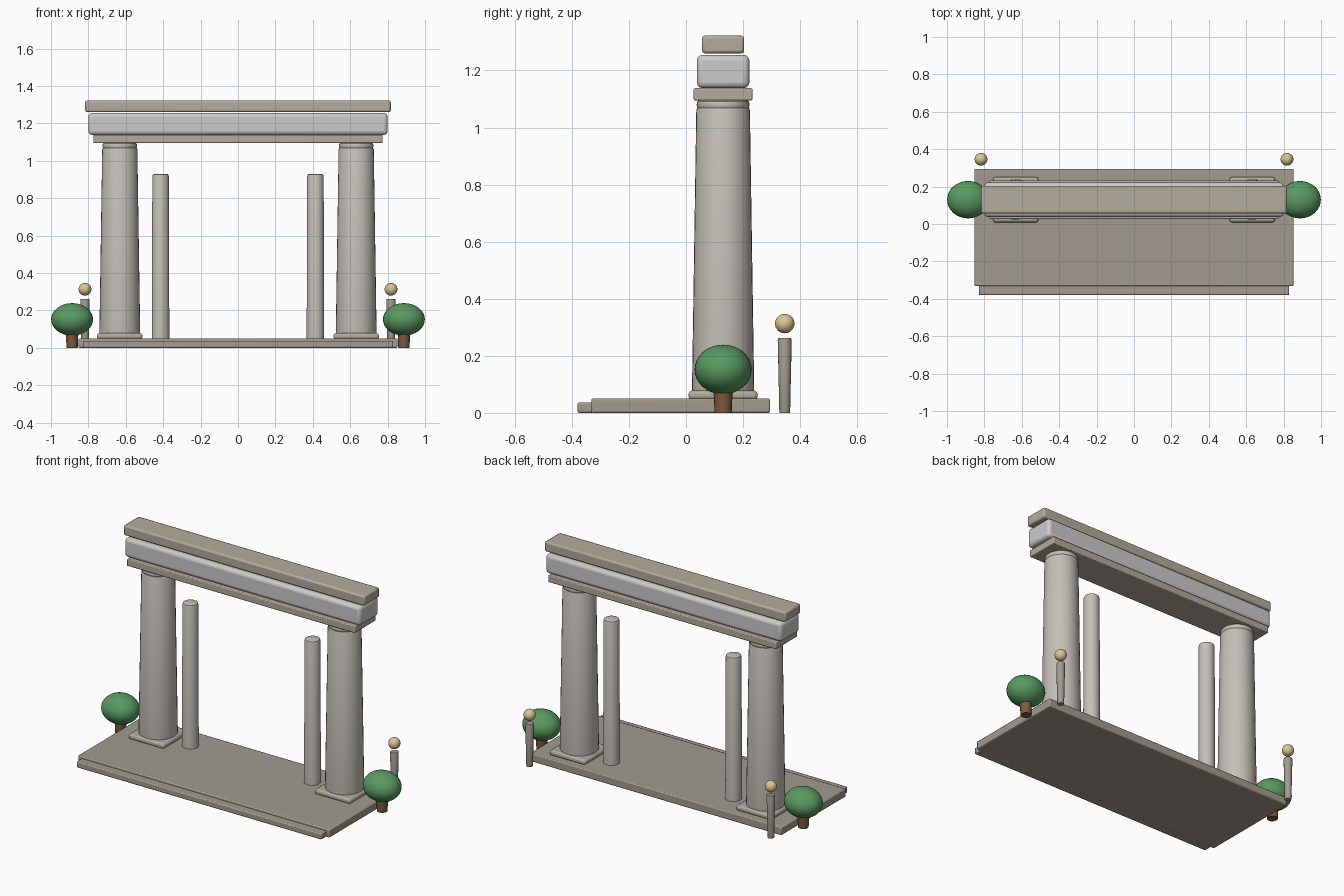
import bpy, math

if "Cube" in bpy.data.objects:
    bpy.data.objects.remove(bpy.data.objects["Cube"])

CY = 0.13  # depth line shared by columns, beams and shrubs


def material(name, r, g, b):
    m = bpy.data.materials.new(name)
    m.diffuse_color = (r, g, b, 1)
    m.use_nodes = True
    m.node_tree.nodes["Principled BSDF"].inputs["Base Color"].default_value = m.diffuse_color
    return m


stone = material("stone", 0.36, 0.33, 0.28)
warm_stone = material("warm_stone", 0.45, 0.41, 0.34)
pale_stone = material("pale_stone", 0.55, 0.52, 0.48)
white_stone = material("white_stone", 0.62, 0.61, 0.6)
leaf = material("leaf", 0.1, 0.32, 0.12)
bark = material("bark", 0.2, 0.1, 0.05)
lamp = material("lamp", 0.72, 0.55, 0.3)


def finish(ob, name, mat):
    ob.name = name
    ob.data.materials.append(mat)
    bpy.ops.object.shade_smooth_by_angle(angle=math.radians(35))
    return ob


def box(name, lo, hi, mat, bevel=0.006, segments=2):
    bpy.ops.mesh.primitive_cube_add(size=1, location=[(a + b) / 2 for a, b in zip(lo, hi)])
    ob = bpy.context.object
    ob.scale = [b - a for a, b in zip(lo, hi)]
    bpy.ops.object.transform_apply(location=False, rotation=False, scale=True)
    mod = ob.modifiers.new("edge", 'BEVEL')
    mod.width, mod.segments = bevel, segments
    return finish(ob, name, mat)


def lathe(name, x, y, profile, mat, sides=32):
    """Closed solid of revolution from (radius, z) pairs."""
    verts, faces = [], []
    for r, z in profile:
        for i in range(sides):
            a = 2 * math.pi * i / sides
            verts.append((r * math.cos(a), r * math.sin(a), z))
    for k in range(len(profile) - 1):
        for i in range(sides):
            j = (i + 1) % sides
            faces.append((k * sides + i, k * sides + j, (k + 1) * sides + j, (k + 1) * sides + i))
    faces.append(tuple(reversed(range(sides))))
    faces.append(tuple(range(len(verts) - sides, len(verts))))
    me = bpy.data.meshes.new(name)
    me.from_pydata(verts, [], faces)
    ob = bpy.data.objects.new(name, me)
    bpy.context.collection.objects.link(ob)
    bpy.ops.object.select_all(action='DESELECT')
    ob.select_set(True)
    bpy.context.view_layer.objects.active = ob
    ob.location = (x, y, 0)
    return finish(ob, name, mat)


def ball(name, loc, radii, mat):
    bpy.ops.mesh.primitive_uv_sphere_add(segments=32, ring_count=16, radius=1, location=loc)
    ob = bpy.context.object
    ob.scale = radii
    return finish(ob, name, mat)


# Platform with a lower front step
box("platform", (-0.853, -0.332, 0), (0.853, 0.295, 0.05), stone)
box("front_step", (-0.83, -0.38, 0), (0.83, -0.325, 0.037), stone)

# Three stacked beams
box("lower_beam", (-0.773, CY - 0.103, 1.095), (0.773, CY + 0.103, 1.138), warm_stone, 0.005)
box("middle_beam", (-0.80, CY - 0.092, 1.138), (0.80, CY + 0.092, 1.255), white_stone, 0.02, 3)
box("top_beam", (-0.817, CY - 0.074, 1.26), (0.817, CY + 0.074, 1.322), warm_stone, 0.01)

for side, s in (("left", -1), ("right", 1)):
    # Main column on a square plinth
    x = 0.632 * s
    box(side + "_plinth", (x - 0.121, CY - 0.121, 0.045), (x + 0.121, CY + 0.121, 0.078),
        warm_stone, 0.012)
    lathe(side + "_column", x, CY,
          [(0.108, 0.075), (0.109, 0.085), (0.094, 1.06), (0.091, 1.068)], pale_stone)
    lathe(side + "_collar", x, CY,
          [(0.084, 1.062), (0.09, 1.068), (0.093, 1.08), (0.09, 1.092), (0.084, 1.097)], pale_stone)
    # Slender inner post
    lathe(side + "_inner_post", 0.414 * s, CY,
          [(0.047, 0.045), (0.044, 0.918), (0.041, 0.927), (0.034, 0.93)], pale_stone)
    # Round shrub
    lathe(side + "_trunk", 0.887 * s, CY, [(0.03, 0), (0.034, 0.09)], bark, 16)
    ball(side + "_shrub", (0.887 * s, CY, 0.152), (0.112, 0.1, 0.087), leaf)
    # Lamp bollard with floating globe
    lathe(side + "_bollard", 0.818 * s, 0.346,
          [(0.018, 0), (0.019, 0.004), (0.0245, 0.255), (0.022, 0.262)], stone, 16)
    ball(side + "_globe", (0.818 * s, 0.346, 0.313), (0.034, 0.034, 0.034), lamp)
